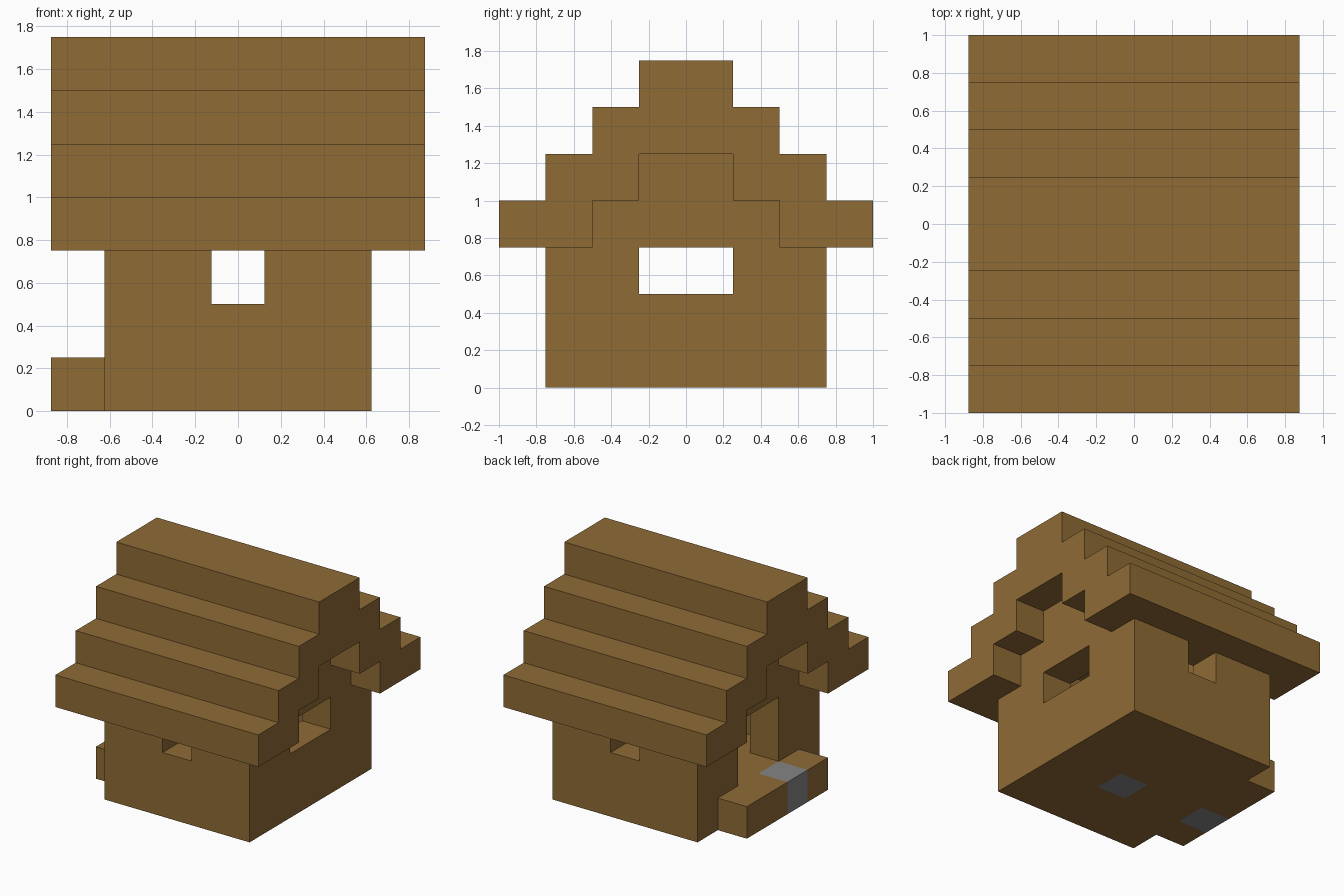
import bpy
import bmesh
from mathutils import Vector

default = bpy.data.objects.get("Cube")
if default:
    bpy.data.objects.remove(default, do_unlink=True)

U = 0.25  # one block


def material(name, color):
    mat = bpy.data.materials.new(name)
    mat.use_nodes = True
    mat.diffuse_color = (*color, 1)
    mat.node_tree.nodes["Principled BSDF"].inputs["Base Color"].default_value = (*color, 1)
    return mat


wood = material("brown wood", (0.275, 0.147, 0.036))
stone = material("grey stone", (0.235, 0.235, 0.235))


def finish(name, bm, mats):
    bmesh.ops.recalc_face_normals(bm, faces=bm.faces)
    mesh = bpy.data.meshes.new(name)
    bm.to_mesh(mesh)
    bm.free()
    for mat in mats:
        mesh.materials.append(mat)
    obj = bpy.data.objects.new(name, mesh)
    bpy.context.collection.objects.link(obj)
    return obj


def extrude_profile(name, points, axis, start, end):
    """Extrude a (horizontal, z) outline along x or y; all sizes in blocks."""
    bm = bmesh.new()
    place = (lambda h, z: (start, h, z)) if axis == "x" else (lambda h, z: (h, start, z))
    face = bm.faces.new([bm.verts.new(Vector(place(h, z)) * U) for h, z in points])
    out = bmesh.ops.extrude_face_region(bm, geom=[face], use_keep_orig=True)
    step = Vector((1, 0, 0) if axis == "x" else (0, 1, 0)) * (end - start) * U
    moved = [g for g in out["geom"] if isinstance(g, bmesh.types.BMVert)]
    bmesh.ops.translate(bm, verts=moved, vec=step)
    return finish(name, bm, [wood])


def mirrored(half):
    return half + [(-h, z) for h, z in reversed(half)]


# Floor and porch slab, divided in blocks so the two stones can be coloured
bm = bmesh.new()
cells = [(x, y) for x in range(-2, 3) for y in range(-3, 3)]
cells += [(-3, y) for y in range(-2, 2)]
for x, y in cells:
    corners = ((x - .5, y), (x + .5, y), (x + .5, y + 1), (x - .5, y + 1))
    bm.faces.new([bm.verts.new((a * U, b * U, 0)) for a, b in corners])
bmesh.ops.remove_doubles(bm, verts=bm.verts, dist=0.001)
out = bmesh.ops.extrude_face_region(bm, geom=bm.faces[:], use_keep_orig=True)
bmesh.ops.translate(bm, vec=(0, 0, U),
                    verts=[g for g in out["geom"] if isinstance(g, bmesh.types.BMVert)])
for face in bm.faces:
    c = face.calc_center_median() / U
    face.material_index = int(abs(c.y + .5) < .4 and min(abs(c.x), abs(c.x + 3)) < .6)
finish("floor_and_porch", bm, [wood, stone])

# Long walls with a small window notch under the eaves
long_wall = mirrored([(2.5, 1), (2.5, 3), (.5, 3), (.5, 2)])
extrude_profile("front_wall", long_wall, "y", -3, -2)
extrude_profile("back_wall", long_wall, "y", 2, 3)

# End walls: window on the left, doorway down to the floor on the right
window_wall = mirrored([(2, 1), (2, 3), (1, 3), (1, 2)])
extrude_profile("window_wall", window_wall, "x", 1.5, 2.5)
for side, y in (("front", -2), ("back", 1)):
    jamb = [(y, 1), (y + 1, 1), (y + 1, 3), (y, 3)]
    extrude_profile("door_jamb_" + side, jamb, "x", -2.5, -1.5)

# Stepped gables above the end walls
gable = mirrored([(2, 3), (2, 4), (1, 4), (1, 5)])
extrude_profile("left_gable", gable, "x", 1.5, 2.5)
extrude_profile("right_gable", gable, "x", -2.5, -1.5)

# Hollow stepped roof, overhanging on every side
roof = mirrored([(1, 5), (1, 4), (2, 4), (2, 3), (4, 3), (4, 4), (3, 4),
                 (3, 5), (2, 5), (2, 6), (1, 6), (1, 7)])
extrude_profile("roof", roof, "x", -3.5, 3.5)
